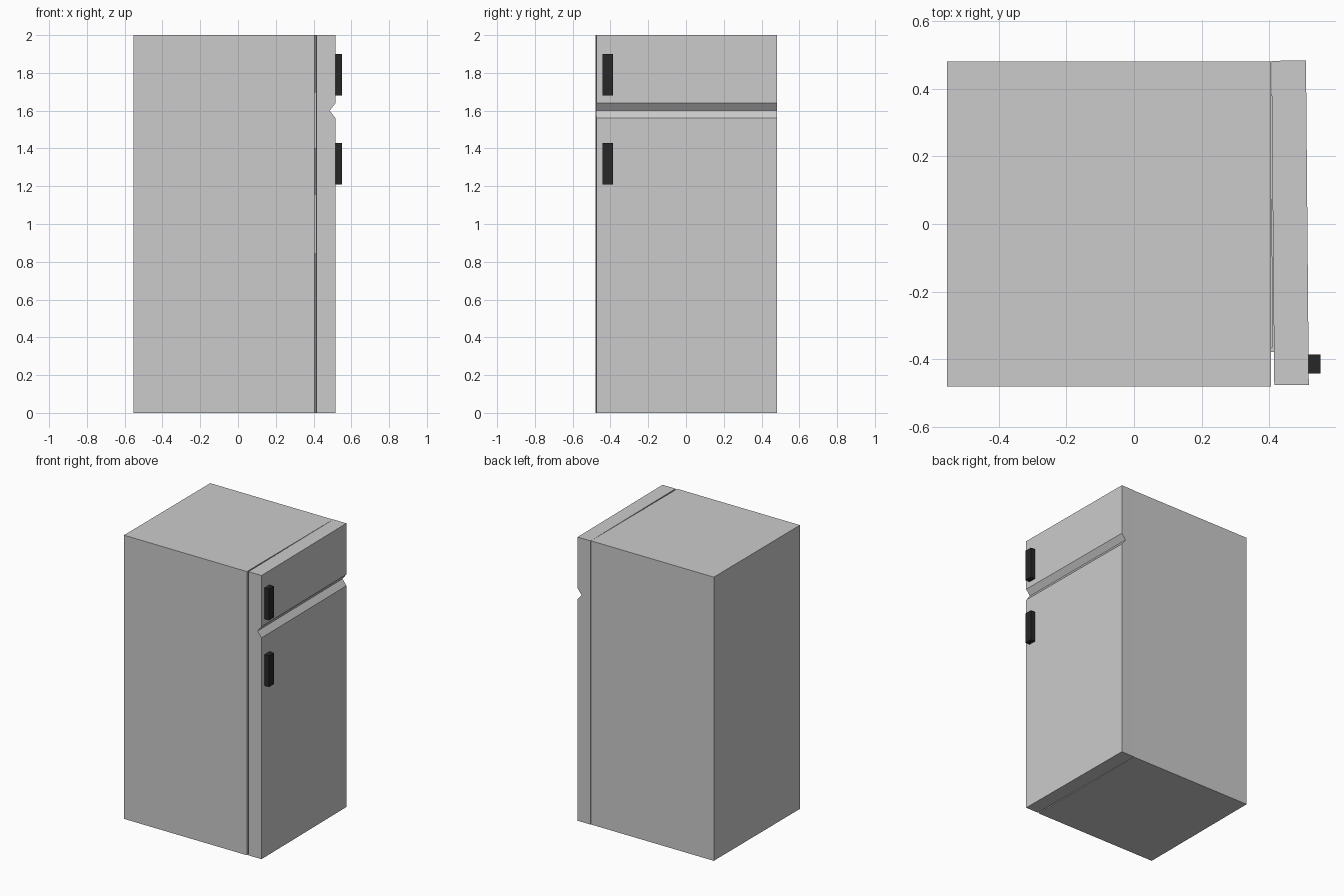
import bpy, bmesh
from math import radians
from mathutils import Matrix, Vector

if "Cube" in bpy.data.objects:
    bpy.data.objects.remove(bpy.data.objects["Cube"])

TILT = radians(0.5)             # door stands very slightly ajar
HINGE = Vector((0.406, 0.482, 0))

def finish(name, bm, mat=None):
    bmesh.ops.recalc_face_normals(bm, faces=bm.faces[:])
    me = bpy.data.meshes.new(name)
    bm.to_mesh(me)
    bm.free()
    ob = bpy.data.objects.new(name, me)
    bpy.context.collection.objects.link(ob)
    if mat:
        me.materials.append(mat)
    return ob

def box(lo, hi):
    lo, hi = Vector(lo), Vector(hi)
    bm = bmesh.new()
    bmesh.ops.create_cube(bm, size=1, matrix=Matrix.Translation((lo + hi) / 2)
                          @ Matrix.Diagonal((*(hi - lo), 1)))
    bm.normal_update()
    return bm

def hollow(bm, axis, wall, depth):
    """Sink an open compartment into the face that points along axis."""
    axis = Vector(axis)
    face = max(bm.faces, key=lambda f: f.normal.dot(axis))
    bmesh.ops.inset_region(bm, faces=[face], thickness=wall)
    face = bmesh.ops.extrude_discrete_faces(bm, faces=[face])["faces"][0]
    bmesh.ops.translate(bm, verts=face.verts, vec=-axis * depth)

def hang(ob):
    """Place a door part, modelled from the hinge corner, on the hinge."""
    ob.matrix_world = Matrix.Translation(HINGE) @ Matrix.Rotation(TILT, 4, 'Z')

# Cabinet, open towards the door
bm = box((-0.553, -0.48, 0), (0.405, 0.48, 2))
hollow(bm, (1, 0, 0), 0.09, 0.86)
finish("cabinet", bm)

# Door slab with a V groove, extruded along its width
profile = [(0, 0), (0.102, 0), (0.102, 1.56), (0.071, 1.6),
           (0.102, 1.64), (0.102, 2), (0, 2)]
bm = bmesh.new()
face = bm.faces.new([bm.verts.new((x, 0, z)) for x, z in profile])
ext = bmesh.ops.extrude_face_region(bm, geom=[face])["geom"]
bmesh.ops.translate(bm, vec=(0, -0.958, 0),
                    verts=[v for v in ext if isinstance(v, bmesh.types.BMVert)])
hang(finish("door", bm))

# Bins on the inside of the door
for i, (z0, z1) in enumerate([(0.84, 1.16), (1.4, 1.7)]):
    bm = box((-0.1, -0.86, z0), (0.01, -0.1, z1))
    hollow(bm, (0, 0, 1), 0.02, z1 - z0 - 0.02)
    hang(finish(f"door_bin_{i + 1}", bm))

# Dark handles
dark = bpy.data.materials.new("dark_plastic")
dark.diffuse_color = (0.02, 0.02, 0.02, 1)
dark.use_nodes = True
dark.node_tree.nodes["Principled BSDF"].inputs["Base Color"].default_value = dark.diffuse_color
for name, z in (("lower_handle", 1.21), ("upper_handle", 1.68)):
    finish(name, box((0.511, -0.441, z), (0.551, -0.386, z + 0.22)), dark)
